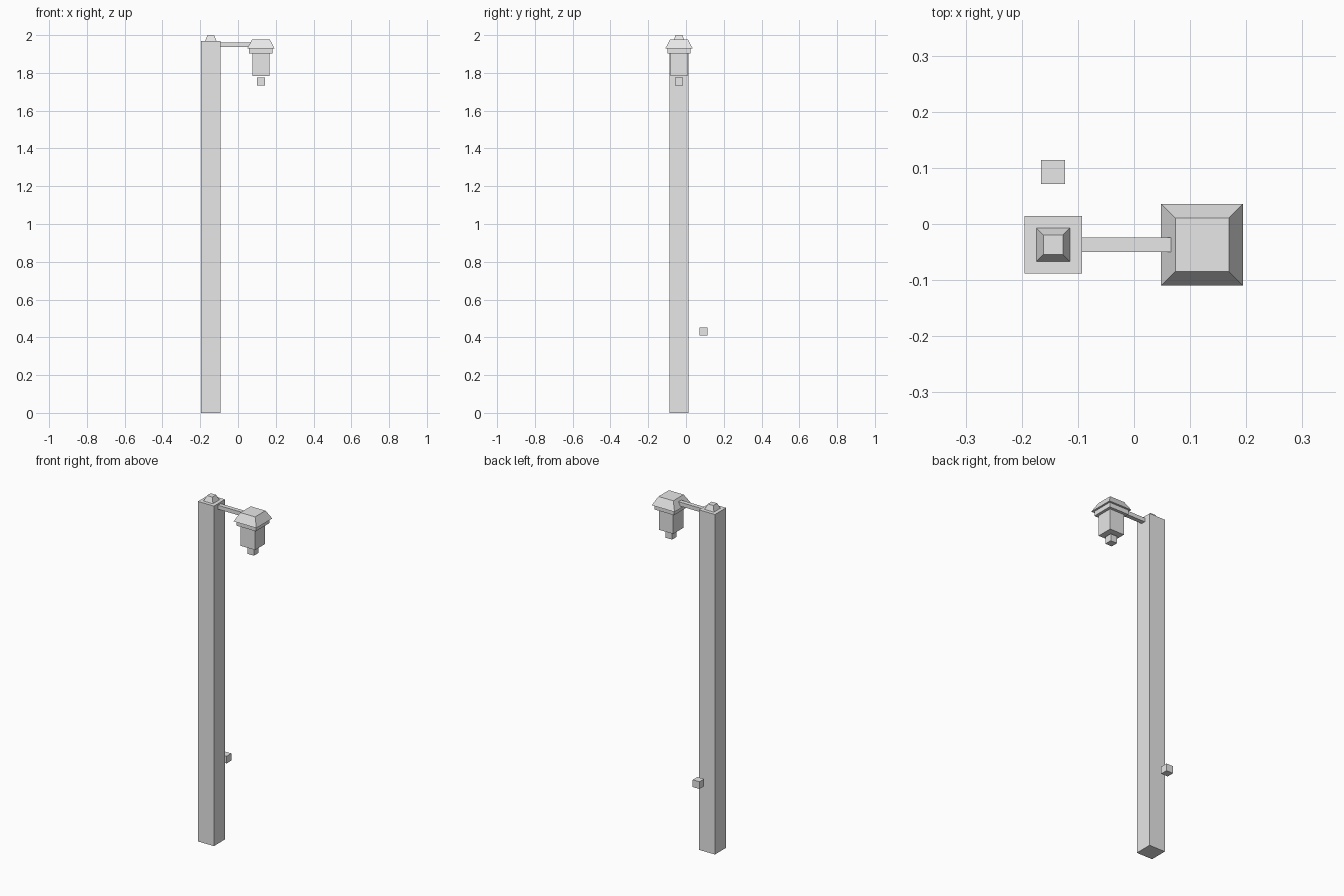
import bpy
import bmesh
from mathutils import Vector

cube = bpy.data.objects.get("Cube")
if cube:
    bpy.data.objects.remove(cube, do_unlink=True)

grey = bpy.data.materials.new("plain_grey")
grey.use_nodes = True
colour = (0.8, 0.8, 0.8, 1)
grey.diffuse_color = colour
grey.node_tree.nodes["Principled BSDF"].inputs["Base Color"].default_value = colour


def block(name, centre, half, z0, z1, taper=1.0):
    """Box between two heights, its top scaled by taper."""
    bm = bmesh.new()
    bmesh.ops.create_cube(bm, size=2)
    for v in bm.verts:
        scale = taper if v.co.z > 0 else 1
        v.co = Vector((centre[0] + v.co.x * half[0] * scale,
                       centre[1] + v.co.y * half[1] * scale,
                       z1 if v.co.z > 0 else z0))
    mesh = bpy.data.meshes.new(name)
    bm.to_mesh(mesh)
    bm.free()
    mesh.materials.append(grey)
    obj = bpy.data.objects.new(name, mesh)
    bpy.context.collection.objects.link(obj)


def square(half):
    return half, half


AXIS_Y = -0.037
post = (-0.144, AXIS_Y)
lamp = (0.1215, AXIS_Y)

# Post with its tapered cap
block("post", post, square(0.051), 0, 1.97)
block("post_cap", post, square(0.03), 1.97, 2, 0.58)

# Arm reaching into the lantern roof
block("arm", (-0.0135, AXIS_Y), (0.0795, 0.0125), 1.937, 1.96)

# Hanging lantern
block("lantern_roof", lamp, square(0.073), 1.928, 1.976, 0.65)
block("lantern_collar", lamp, square(0.062), 1.902, 1.928)
block("lantern_body", lamp, square(0.046), 1.783, 1.902)
block("lantern_finial", lamp, square(0.021), 1.734, 1.775)

# Small block behind the post
block("rear_block", (-0.1445, 0.0925), square(0.0215), 0.41, 0.452)
